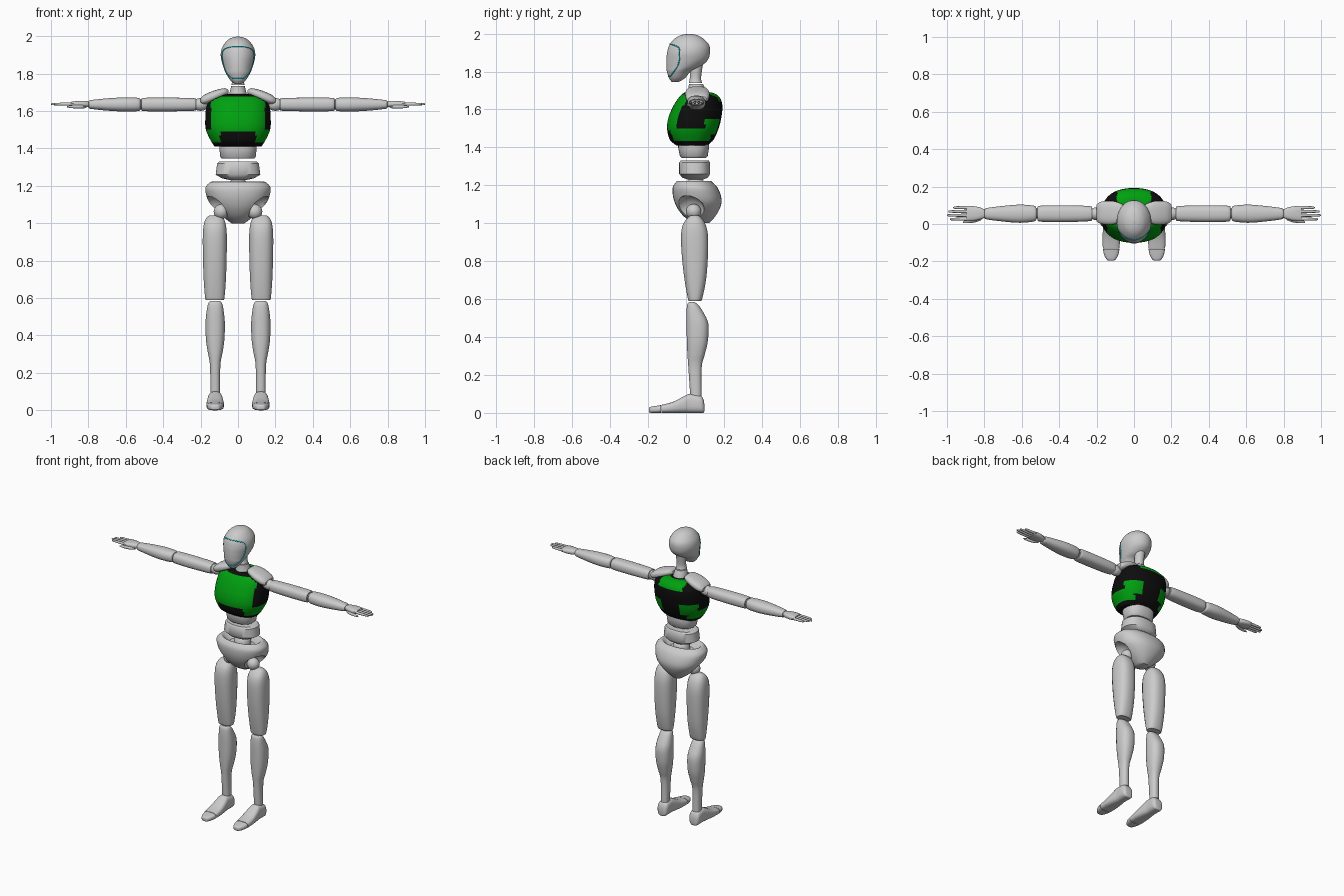
import bpy, bmesh, math
from mathutils import Vector

if "Cube" in bpy.data.objects:
    bpy.data.objects.remove(bpy.data.objects["Cube"])


def material(name, rgb):
    m = bpy.data.materials.new(name)
    m.diffuse_color = (*rgb, 1)
    m.use_nodes = True
    m.node_tree.nodes["Principled BSDF"].inputs["Base Color"].default_value = m.diffuse_color
    return m


BLACK = material("black", (0.004, 0.004, 0.004))
GREEN = material("green", (0.0, 0.35, 0.005))
CYAN = material("cyan", (0.0, 0.75, 0.85))


def smooth_path(pts, steps):
    """Catmull-Rom interpolation of a list of tuples."""
    out = []
    for i in range(len(pts) - 1):
        p = [Vector(pts[max(0, min(len(pts) - 1, i + k))]) for k in (-1, 0, 1, 2)]
        for s in range(steps):
            t = s / steps
            out.append(0.5 * (2 * p[1] + (p[2] - p[0]) * t
                       + (2 * p[0] - 5 * p[1] + 4 * p[2] - p[3]) * t * t
                       + (3 * p[1] - p[0] - 3 * p[2] + p[3]) * t ** 3))
    return out + [Vector(pts[-1])]


def up(u, v, t, c):       # loft along z, centred on x = c
    return (c + u, v, t)


def out(u, v, t, c):      # loft along x, u is height around z = c
    return (t, v, c + u)


def slab(u, v, t, c):     # loft along x, u is depth around y = c
    return (t, c + u, v)


def ahead(u, v, t, c):    # loft along y, centred on x = c
    return (c + u, t, v)


def finish(ob, angle=40):
    bpy.ops.object.select_all(action='DESELECT')
    bpy.context.view_layer.objects.active = ob
    ob.select_set(True)
    bpy.ops.object.shade_smooth_by_angle(angle=math.radians(angle))


def loft(name, rows, axis=up, c=0.0, steps=4, sides=24, power=2.0, mirror=False, paint=None):
    """rows: (t, half width u, v min, v max); rounded sections joined end to end."""
    bm = bmesh.new()
    rings = []
    for t, hu, v0, v1 in smooth_path(rows, steps):
        ring = []
        for k in range(sides):
            a = 2 * math.pi * (k + 0.5) / sides
            ca, sa = math.cos(a), math.sin(a)
            u = hu * math.copysign(abs(ca) ** (2 / power), ca)
            v = (v0 + v1) / 2 + (v1 - v0) / 2 * math.copysign(abs(sa) ** (2 / power), sa)
            ring.append(bm.verts.new(axis(u, v, t, c)))
        rings.append(ring)
    for a, b in zip(rings, rings[1:]):
        for k in range(sides):
            j = (k + 1) % sides
            bm.faces.new((a[k], a[j], b[j], b[k]))
    bm.faces.new(rings[0])
    bm.faces.new(rings[-1])
    bmesh.ops.recalc_face_normals(bm, faces=bm.faces)
    if paint:
        for f in bm.faces:
            f.material_index = paint(f.calc_center_median())
    me = bpy.data.meshes.new(name)
    bm.to_mesh(me)
    bm.free()
    ob = bpy.data.objects.new(name, me)
    bpy.context.collection.objects.link(ob)
    finish(ob)
    if mirror:
        ob.modifiers.new("mirror", 'MIRROR')
    return ob


def ball(name, pos, r, mirror=False, scale=(1, 1, 1)):
    bm = bmesh.new()
    bmesh.ops.create_uvsphere(bm, u_segments=24, v_segments=14, radius=r)
    bmesh.ops.scale(bm, vec=scale, verts=bm.verts)
    bmesh.ops.translate(bm, vec=pos, verts=bm.verts)
    me = bpy.data.meshes.new(name)
    bm.to_mesh(me)
    bm.free()
    ob = bpy.data.objects.new(name, me)
    bpy.context.collection.objects.link(ob)
    finish(ob)
    if mirror:
        ob.modifiers.new("mirror", 'MIRROR')
    return ob


# head and neck
head = loft("head", [(1.745, .018, -.075, -.04), (1.765, .042, -.09, -.005), (1.80, .064, -.101, .025),
                     (1.825, .075, -.104, .075), (1.86, .086, -.104, .115), (1.90, .093, -.1, .127),
                     (1.94, .085, -.088, .122), (1.975, .06, -.058, .09), (1.992, .033, -.025, .058),
                     (1.998, .006, .01, .022)], sides=32, steps=5)
loft("neck_upper", [(1.74, .036, .015, .085), (1.77, .03, .02, .08), (1.84, .034, .02, .09)], sides=20)
loft("neck_base", [(1.66, .055, -.005, .115), (1.70, .045, .01, .105), (1.735, .036, .015, .09)], sides=20)

# glowing visor outline, laid on the head surface
half = smooth_path([(0, -.09, 1.948), (.05, -.075, 1.945), (.083, -.04, 1.925), (.088, -.035, 1.88),
                    (.075, -.045, 1.83), (.045, -.08, 1.78), (.02, -.095, 1.772), (0, -.1, 1.772)], 6)
loop = half + [Vector((-p.x, p.y, p.z)) for p in reversed(half[1:-1])]
cu = bpy.data.curves.new("visor_line", 'CURVE')
cu.dimensions, cu.bevel_depth, cu.bevel_resolution = '3D', .0028, 1
sp = cu.splines.new('POLY')
sp.points.add(len(loop) - 1)
for q, p in zip(sp.points, loop):
    q.co = (*head.closest_point_on_mesh(p)[1], 1)
sp.use_cyclic_u = True
cu.materials.append(CYAN)
bpy.context.collection.objects.link(bpy.data.objects.new("visor_line", cu))


# chest shell with green panels on black
def chest_paint(p):
    x, y, z = abs(p.x), p.y, p.z
    front = y < 0.0 and 1.485 < z < 1.68 and x < .145
    side = .095 < x and y < .13 and 1.43 < z < 1.495
    rear = x > .07 and .1 < y and 1.47 < z < 1.55
    nape = y > .09 and z > 1.645 and x < .09
    return int(front or side or rear or nape)


chest = loft("chest", [(1.41, .125, -.05, .11), (1.44, .145, -.085, .145), (1.50, .172, -.1, .172),
                       (1.56, .175, -.092, .187), (1.62, .17, -.066, .192), (1.66, .155, -.04, .18),
                       (1.685, .095, -.015, .15), (1.69, .06, 0, .12)],
             sides=64, steps=6, power=2.3, paint=chest_paint)
chest.data.materials.append(BLACK)
chest.data.materials.append(GREEN)

# waist segments
loft("upper_waist", [(1.345, .085, -.025, .105), (1.355, .095, -.033, .115), (1.40, .1, -.042, .122),
                     (1.43, .1, -.04, .12)], steps=1, sides=32, power=2.4)
loft("lower_waist", [(1.23, .04, .01, .09), (1.24, .085, -.02, .115), (1.26, .12, -.036, .128),
                     (1.32, .112, -.036, .128), (1.33, .1, -.028, .12)], steps=1, sides=32, power=2.4)
ball("waist_joint", (0, .05, 1.19), .055)

# pelvis: dished shell with hip sockets cut out
pelvis = loft("pelvis", [(1.0, .035, .045, .12), (1.03, .075, -.005, .15), (1.07, .12, -.04, .175),
                         (1.11, .154, -.06, .188), (1.15, .17, -.07, .183), (1.19, .175, -.07, .165),
                         (1.215, .155, -.055, .14), (1.222, .14, -.045, .13), (1.21, .125, -.03, .115),
                         (1.18, .09, -.005, .1)], sides=40, steps=3, power=2.2)
for s, n in ((1, "left"), (-1, "right")):
    cutter = ball(n + "_socket_cutter", (s * .135, .015, 1.06), .08, scale=(1, 1.05, 1.1))
    cutter.hide_render = True
    cutter.hide_viewport = True
    b = pelvis.modifiers.new("socket", 'BOOLEAN')
    b.operation, b.object, b.solver = 'DIFFERENCE', cutter, 'EXACT'

# legs
ball("hip_joint", (.09, .04, 1.062), .04, True)
loft("thigh", [(.59, .045, .015, .075), (.60, .052, .01, .085), (.70, .06, -.008, .106), (.82, .064, -.022, .116),
               (.93, .065, -.027, .117), (.99, .06, -.018, .105), (1.025, .048, .005, .085),
               (1.042, .03, .025, .065)], c=.124, sides=20, power=2.5, mirror=True)
loft("shin", [(.09, .026, .022, .082), (.24, .028, .012, .083), (.31, .04, .007, .1), (.38, .05, .004, .116),
              (.47, .052, .002, .118), (.53, .046, .002, .092), (.57, .038, .006, .065),
              (.584, .026, .015, .045)], c=.122, sides=20, power=2.4, mirror=True)
loft("foot", [(-.13, .045, 0, .042), (-.07, .047, 0, .058), (-.01, .042, 0, .088), (.02, .038, 0, .1),
              (.075, .038, 0, .092), (.092, .03, 0, .07), (.097, .02, .01, .045)],
     ahead, c=.122, sides=20, power=3, mirror=True)
loft("toe", [(-.196, .012, .006, .024), (-.19, .024, .001, .031), (-.165, .038, 0, .036), (-.133, .045, 0, .041)],
     ahead, c=.122, sides=20, power=3, mirror=True)

# shoulders and arms
Z = 1.635
loft("shoulder_cap", [(.05, .03, 1.69, 1.71), (.07, .05, 1.68, 1.722), (.12, .064, 1.655, 1.712),
                      (.175, .06, 1.635, 1.69), (.2, .045, 1.64, 1.67)], slab, c=.06, sides=24, power=2.6, mirror=True)
ball("shoulder_joint", (.2, .055, Z), .034, True, (1.3, 1, 1))
loft("upper_arm", [(.228, .026, .025, .085), (.236, .034, .015, .096), (.37, .037, .01, .1),
                   (.5, .036, .012, .098), (.513, .028, .022, .088)], out, c=Z, sides=20, power=2.6, mirror=True)
loft("forearm", [(.522, .028, .025, .085), (.535, .036, .013, .098), (.61, .038, .006, .104),
                 (.7, .033, .013, .097), (.785, .024, .024, .086), (.798, .02, .03, .08)],
     out, c=Z, sides=20, power=2.4, mirror=True)
ball("elbow_joint", (.518, .055, Z), .027, True)

# hands: palm, four fingers, thumb
H = 1.637
loft("palm", [(.795, .014, .035, .075), (.82, .018, .024, .088), (.86, .017, .016, .096), (.895, .012, .016, .096)],
     out, c=H, sides=16, power=2.8, mirror=True)
for i, tip in enumerate((.985, 1.0, .993, .968)):
    y = .026 + i * .0205
    loft("finger_%d" % (i + 1), [(.88, .009, y - .009, y + .009), (.94, .008, y - .008, y + .008),
                                 (tip - .008, .006, y - .006, y + .006), (tip, .002, y - .002, y + .002)],
         out, c=H, steps=2, sides=10, mirror=True)
loft("thumb", [(.815, .008, .022, .045), (.845, .01, .01, .032), (.89, .008, .004, .02), (.915, .003, .006, .014)],
     out, c=H - .014, steps=3, sides=10, mirror=True)
